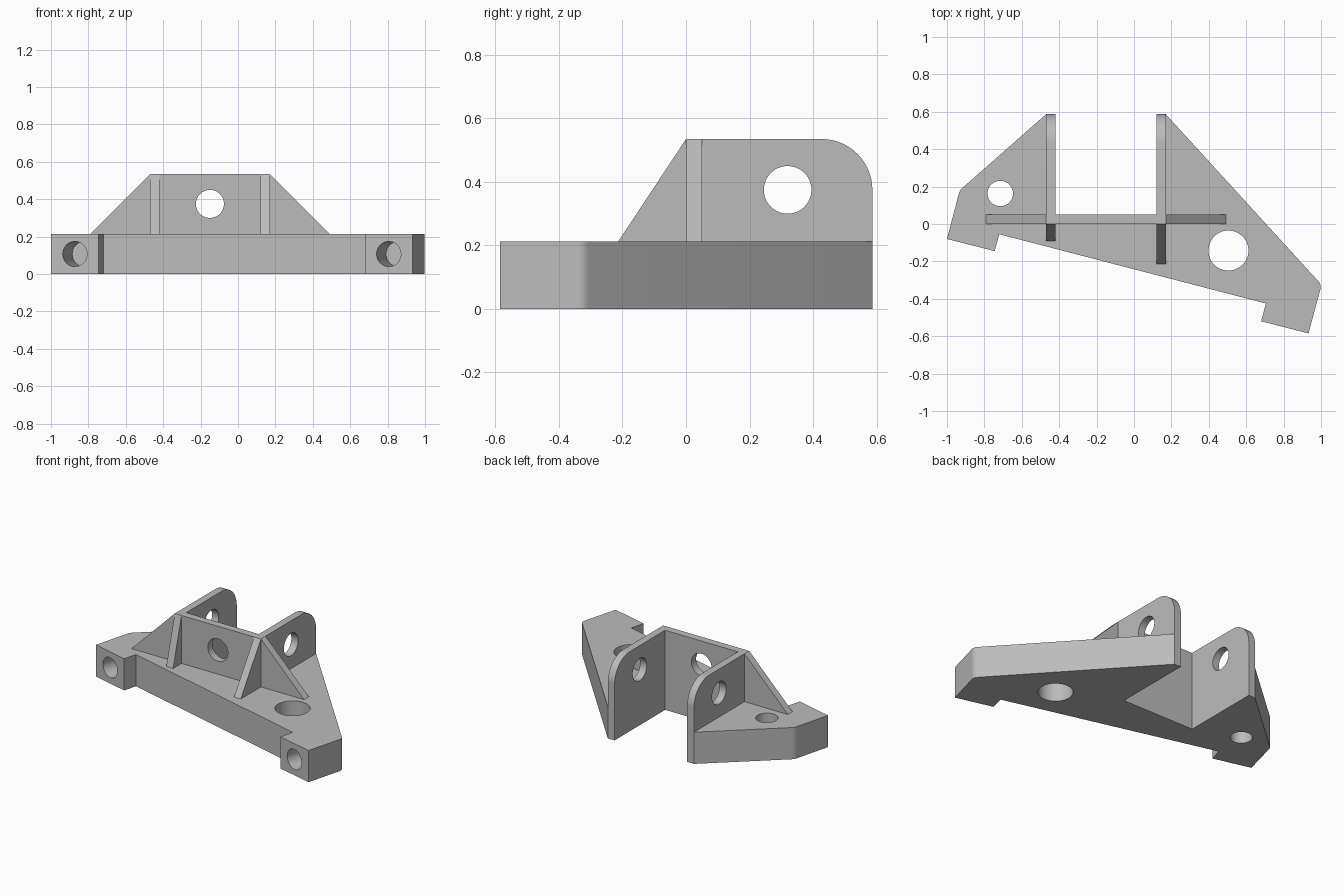
import bpy, bmesh, math
from mathutils import Vector, Matrix

if "Cube" in bpy.data.objects:
    bpy.data.objects.remove(bpy.data.objects["Cube"])

grey = bpy.data.materials.new("plain_grey")
grey.use_nodes = True
colour = (0.5, 0.5, 0.5, 1)
grey.diffuse_color = colour
grey.node_tree.nodes["Principled BSDF"].inputs["Base Color"].default_value = colour

BASE, TOP = 0.213, 0.535          # heights of base and of lugs
THICK = 0.05                      # plate thickness
LEFT_X, RIGHT_X = -0.47, 0.12     # lower x of each lug plate
TILT = math.radians(-14.6)        # slant of the front edge


def make_object(name, bm):
    bmesh.ops.recalc_face_normals(bm, faces=bm.faces)
    mesh = bpy.data.meshes.new(name)
    bm.to_mesh(mesh)
    bm.free()
    obj = bpy.data.objects.new(name, mesh)
    bpy.context.collection.objects.link(obj)
    mesh.materials.append(grey)
    return obj


def prism(name, points, axis, start, depth):
    """Extrude a 2D outline along the named axis."""
    place = {"x": lambda a, b: (start, a, b),
             "y": lambda a, b: (a, start, b),
             "z": lambda a, b: (a, b, start)}[axis]
    bm = bmesh.new()
    face = bm.faces.new([bm.verts.new(place(*p)) for p in points])
    made = bmesh.ops.extrude_face_region(bm, geom=[face])["geom"]
    move = Vector([depth if axis == k else 0 for k in "xyz"])
    bmesh.ops.translate(bm, vec=move, verts=[v for v in made if isinstance(v, bmesh.types.BMVert)])
    return make_object(name, bm)


def rounded(before, corner, after, cut, steps=6):
    """Soft corner made from a short quadratic curve."""
    a, c, b = Vector(before), Vector(corner), Vector(after)
    p = c + (a - c).normalized() * cut
    q = c + (b - c).normalized() * cut
    ts = [i / steps for i in range(steps + 1)]
    return [tuple(p * (1 - t) ** 2 + c * 2 * t * (1 - t) + q * t * t) for t in ts]


def drill(obj, centre, direction, radius, length):
    """Cut a round hole centred on a point."""
    bm = bmesh.new()
    turn = Vector(direction).to_track_quat("Z", "Y").to_matrix().to_4x4()
    bmesh.ops.create_cone(bm, cap_ends=True, segments=48, radius1=radius, radius2=radius,
                          depth=length, matrix=Matrix.Translation(centre) @ turn)
    cutter = make_object("hole_cutter", bm)
    cutter.hide_render = True
    mod = obj.modifiers.new("hole", "BOOLEAN")
    mod.operation, mod.solver, mod.object = "DIFFERENCE", "EXACT", cutter
    bpy.context.view_layer.objects.active = obj
    bpy.ops.object.modifier_apply(modifier=mod.name)
    bpy.data.objects.remove(cutter)


# Base slab with a rear slot and two slanted front feet
inner_l, inner_r = LEFT_X + THICK, RIGHT_X
tip_l, tip_r = (LEFT_X, 0.587), (RIGHT_X + THICK, 0.587)
end_l, end_r = (-1, -0.08), (0.933, -0.585)
outline = [end_l]
outline += rounded(end_l, (-0.932, 0.18), tip_l, 0.02)
outline += [tip_l, (inner_l, 0.587), (inner_l, THICK), (inner_r, THICK), (inner_r, 0.587), tip_r]
outline += rounded(tip_r, (1.003, -0.325), end_r, 0.025)
outline += [end_r, (0.68, -0.52), (0.705, -0.425), (-0.72, -0.055), (-0.745, -0.145)]
base = prism("base", outline, "z", 0, BASE)

# Vertical bolt holes and blind holes in the feet
drill(base, (-0.715, 0.163, BASE / 2), (0, 0, 1), 0.068, 1)
drill(base, (0.505, -0.142, BASE / 2), (0, 0, 1), 0.107, 1)
inward = Vector((-math.sin(TILT), math.cos(TILT), 0))
for x, y in ((-0.872, -0.112), (0.806, -0.552)):
    drill(base, Vector((x, y, 0.107)), inward, 0.067, 0.4)
parts = [base]

# Lug plates with a rounded rear top corner
radius = 0.16
arc = [(0.587 - radius + radius * math.sin(a), TOP - radius + radius * math.cos(a))
       for a in [math.pi / 2 * i / 16 for i in range(17)]]
lug = [(0, BASE), (0, TOP)] + arc + [(0.587, BASE)]
for side, x, reach in (("right", LEFT_X, 0.09), ("left", RIGHT_X, 0.213)):
    plate = prism(side + "_lug", lug, "x", x, THICK)
    drill(plate, (x, 0.32, 0.375), (1, 0, 0), 0.075, 0.3)
    # Front rib standing before the plate
    rib = prism(side + "_front_rib", [(0, BASE), (0, TOP), (-reach, BASE)], "x", x, THICK)
    # Sloping side rib in line with the cross wall
    outer = x if side == "right" else x + THICK
    away = -0.322 if side == "right" else 0.322
    wing = prism(side + "_side_rib", [(outer, BASE), (outer, TOP), (outer + away, BASE)], "y", 0, THICK)
    parts += [plate, rib, wing]

# Cross wall between the plates
wall = prism("cross_wall", [(inner_l, BASE), (inner_r, BASE), (inner_r, TOP), (inner_l, TOP)], "y", 0, THICK)
drill(wall, (-0.15, 0, 0.375), (0, 1, 0), 0.075, 0.3)
parts.append(wall)

# Smooth curved faces, keep hard edges
bpy.ops.object.select_all(action="DESELECT")
for obj in parts:
    obj.select_set(True)
bpy.context.view_layer.objects.active = base
bpy.ops.object.shade_smooth_by_angle(angle=math.radians(30))
